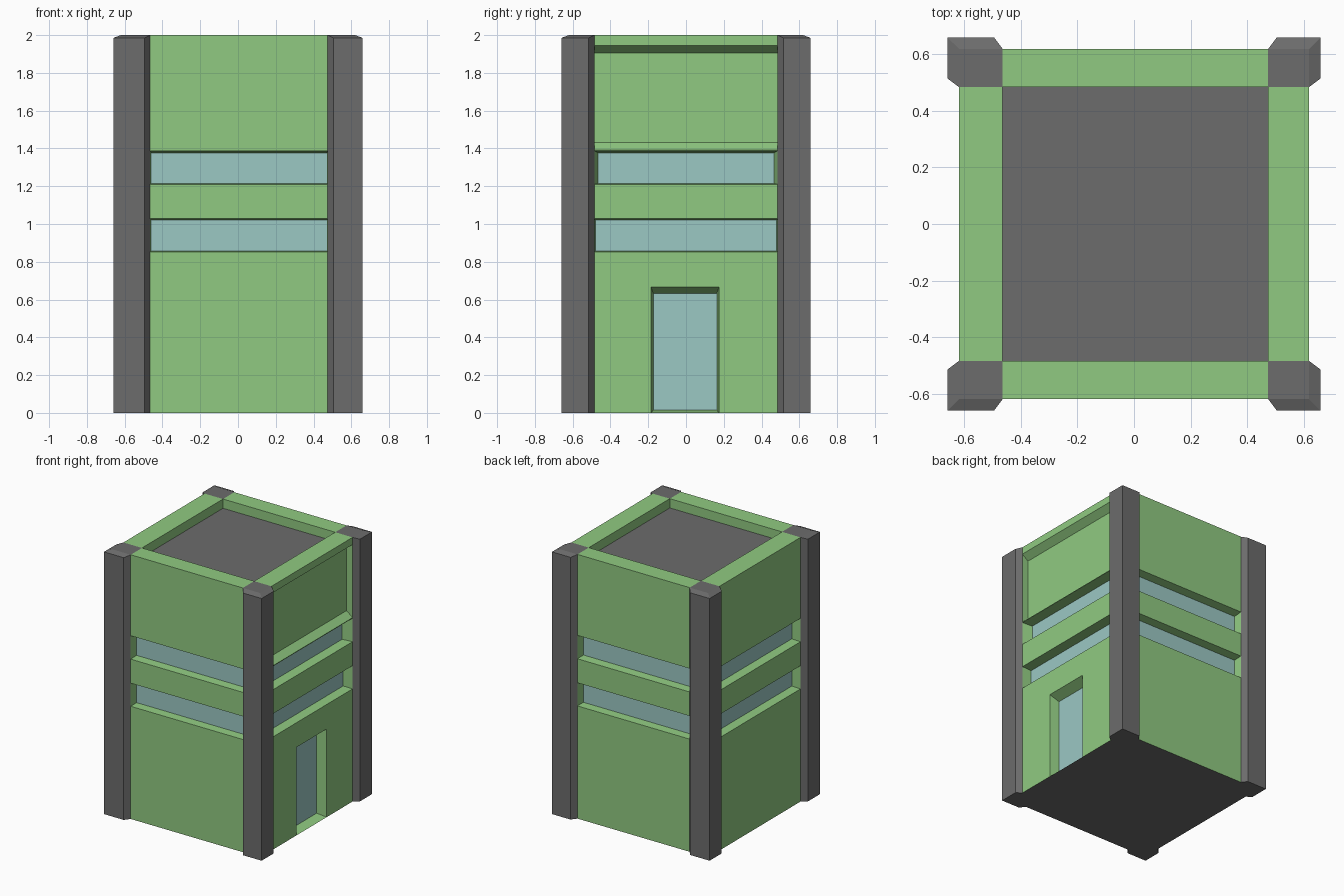
import bpy
from math import cos, sin, radians

if "Cube" in bpy.data.objects:
    bpy.data.objects.remove(bpy.data.objects["Cube"])

R, P, H = 0.62, 0.66, 2.0             # wall plane, pillar plane, height
X0, X1, Y = -0.465, 0.475, 0.485      # inner edges of the corner pillars
ROOF = 1.93


def material(name, rgb):
    m = bpy.data.materials.new(name)
    m.diffuse_color = (*rgb, 1)
    m.use_nodes = True
    m.node_tree.nodes["Principled BSDF"].inputs["Base Color"].default_value = m.diffuse_color
    return m


GREEN = material("green_wall", (0.28, 0.59, 0.22))
GLASS = material("pale_glass", (0.33, 0.58, 0.55))
GREY = material("dark_grey", (0.15, 0.15, 0.15))


def build(name, polys, mats, indices=None):
    verts, faces = [], []
    for p in polys:
        faces.append(range(len(verts), len(verts) + len(p)))
        verts += p
    me = bpy.data.meshes.new(name)
    me.from_pydata(verts, [], [list(f) for f in faces])
    for m in mats:
        me.materials.append(m)
    if indices:
        me.polygons.foreach_set("material_index", indices)
    bpy.context.collection.objects.link(bpy.data.objects.new(name, me))


def wall(name, angle, a, b, thick, openings):
    """Wall from u=a to u=b; opening = (u0, u1, z0, z1, inset u, low, high, depth, material)."""
    c, s = cos(radians(angle)), sin(radians(angle))

    def pt(u, z, d=0.0):
        y = d - R
        return (c * u - s * y, s * u + c * y, z)

    def rect(u0, u1, z0, z1, d=0.0):
        return [pt(u0, z0, d), pt(u1, z0, d), pt(u1, z1, d), pt(u0, z1, d)]

    polys, idx = [], []

    def add(poly, m=0):
        polys.append(poly)
        idx.append(m)

    # flat outer face around the openings
    us = sorted({a, b, *(v for o in openings for v in o[:2])})
    zs = sorted({0.0, H, *(v for o in openings for v in o[2:4])})
    for u0, u1 in zip(us, us[1:]):
        for z0, z1 in zip(zs, zs[1:]):
            um, zm = (u0 + u1) / 2, (z0 + z1) / 2
            if not any(o[0] < um < o[1] and o[2] < zm < o[3] for o in openings):
                add(rect(u0, u1, z0, z1))
    # reveals and recessed panels
    for u0, u1, z0, z1, iu, lo, hi, d, m in openings:
        outer = rect(u0, u1, z0, z1)
        inner = rect(u0 + iu, u1 - iu, z0 + lo, z1 - hi, d)
        for k in range(4):
            j = (k + 1) % 4
            add([outer[k], outer[j], inner[j], inner[k]])
        add(inner, m)
    # parapet top and inner side
    add([pt(a, H), pt(b, H), pt(b, H, thick), pt(a, H, thick)])
    add([pt(b, ROOF, thick), pt(a, ROOF, thick), pt(a, H, thick), pt(b, H, thick)])
    build(name, polys, [GREEN, GLASS], idx)


def windows(a, b, depth, upper_inset=0.005):
    return [(a, b, 0.853, 1.028, 0.005, 0.004, 0.008, depth, 1),
            (a, b, 1.21, 1.387, upper_inset, 0.005, 0.01, depth, 1)]


# four walls; the right one has a doorway and a recessed upper panel
wall("front_wall", 0, X0, X1, R - Y, windows(X0, X1, 0.065))
wall("back_wall", 180, -X1, -X0, R - Y, windows(-X1, -X0, 0.065))
wall("left_wall", 270, -Y, Y, R + X0, windows(-Y, Y, 0.07))
wall("right_wall", 90, -Y, Y, R - X1, windows(-Y, Y, 0.075, 0.018) + [
    (-Y, Y, 1.392, 1.945, 0.0, 0.04, 0.04, 0.05, 0),
    (-0.185, 0.175, 0.0, 0.667, 0.012, 0.015, 0.035, 0.075, 1)])


# corner pillars with chamfered sides and a slightly sloped rim
def pillar(name, sx, sy):
    ix, iy = (X1 if sx > 0 else -X0), Y
    inner = [(R, iy), (R, R), (ix, R)]
    outer = [(P, iy + 0.03), (P, P), (ix + 0.03, P)]
    path = [inner[0], *outer, inner[2]]
    rim = [H, H - 0.015, H - 0.015, H - 0.015, H]
    polys = []
    for (p, hp), (q, hq) in zip(zip(path, rim), list(zip(path, rim))[1:]):
        polys.append([(*p, 0), (*q, 0), (*q, hq), (*p, hp)])
    for k in range(2):
        i, j, o, n = inner[k], inner[k + 1], outer[k], outer[k + 1]
        polys.append([(*i, H), (*o, H - 0.015), (*n, H - 0.015), (*j, H)])
        polys.append([(*j, 0), (*n, 0), (*o, 0), (*i, 0)])
    polys.append([(ix, iy, H), (R, iy, H), (R, R, H), (ix, R, H)])
    polys = [[(sx * x, sy * y, z) for x, y, z in p] for p in polys]
    if sx * sy < 0:
        polys = [p[::-1] for p in polys]
    build(name, polys, [GREY])


for sx, side in ((-1, "left"), (1, "right")):
    for sy, end in ((-1, "front"), (1, "back")):
        pillar(f"{end}_{side}_pillar", sx, sy)

# sunken roof and underside
build("roof", [[(X0, -Y, ROOF), (X1, -Y, ROOF), (X1, Y, ROOF), (X0, Y, ROOF)]], [GREY])
build("underside", [[(-R, -R, 0), (-R, R, 0), (R, R, 0), (R, -R, 0)]], [GREY])
